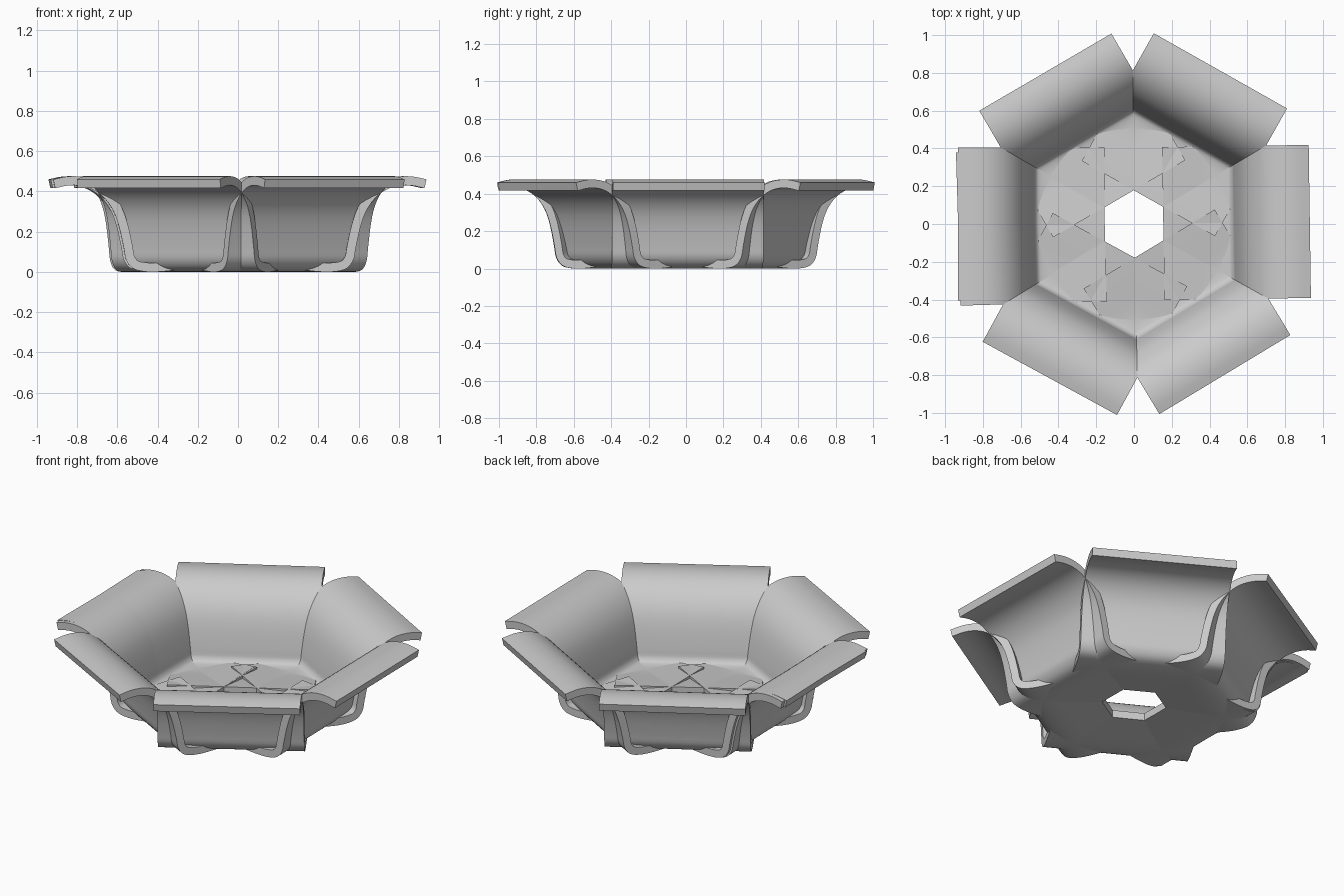
import bpy, bmesh
from math import radians
from mathutils import Vector, Matrix

if "Cube" in bpy.data.objects:
    bpy.data.objects.remove(bpy.data.objects["Cube"])

HALF_WIDTH, THICK, STEP, COUNT = 0.405, 0.045, 59.72, 7

# underside profile of one petal: (radius, height), hole edge to rim tip
KEYS = [Vector(p) for p in [
    (.155, .028), (.28, .014), (.40, .001), (.48, .002), (.535, .018),
    (.568, .06), (.58, .12), (.602, .22), (.63, .30), (.67, .36),
    (.72, .402), (.78, .426), (.85, .430), (.921, .416)]]


def smooth_path(p, n=3):
    """Catmull-Rom through the key points."""
    q = [2 * p[0] - p[1]] + p + [2 * p[-1] - p[-2]]
    out = []
    for i in range(1, len(q) - 2):
        a, b, c, d = q[i - 1:i + 3]
        for k in range(n):
            t = k / n
            out.append(.5 * (2 * b + (c - a) * t + (2 * a - 5 * b + 4 * c - d) * t * t
                             + (3 * b - a - 3 * c + d) * t ** 3))
    return out + [p[-1]]


lower = smooth_path(KEYS)
upper = []
for i, p in enumerate(lower):
    t = (lower[min(i + 1, len(lower) - 1)] - lower[max(i - 1, 0)]).normalized()
    upper.append(p + Vector((-t.y, t.x)) * THICK)
upper[0].x = lower[0].x      # straight hole edge


def petal_mesh():
    """Curved strip of constant width and thickness."""
    bm = bmesh.new()
    rows = []
    for lo, up in zip(lower, upper):
        rows.append([bm.verts.new((p.x, s * HALF_WIDTH, p.y))
                     for p, s in ((lo, -1), (lo, 1), (up, 1), (up, -1))])
    for a, b in zip(rows, rows[1:]):
        for k in range(4):
            j = (k + 1) % 4
            bm.faces.new((a[k], a[j], b[j], b[k]))
    bm.faces.new(rows[0])
    bm.faces.new(rows[-1])
    bmesh.ops.recalc_face_normals(bm, faces=bm.faces[:])
    me = bpy.data.meshes.new("petal")
    bm.to_mesh(me)
    bm.free()
    return me


# overlapping petals turned round the bowl; the last nearly covers the first
for i in range(COUNT):
    ob = bpy.data.objects.new(f"bowl_petal_{i + 1}", petal_mesh())
    bpy.context.collection.objects.link(ob)
    ob.data.transform(Matrix.Rotation(radians(180 - i * STEP), 4, 'Z'))
    bpy.ops.object.select_all(action='DESELECT')
    ob.select_set(True)
    bpy.context.view_layer.objects.active = ob
    bpy.ops.object.shade_smooth_by_angle(angle=radians(35))
